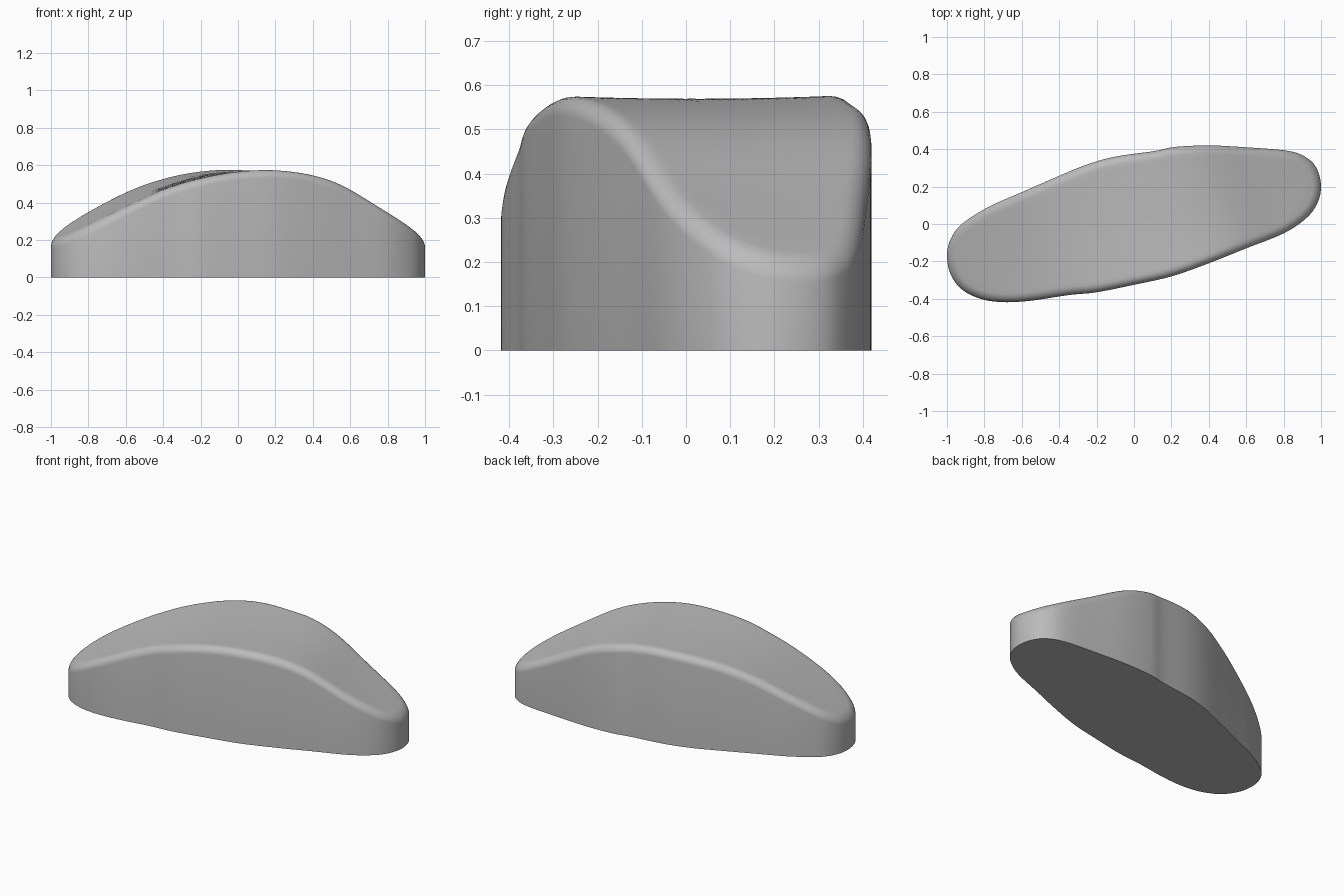
import bpy, bmesh, math
from mathutils import Vector

cube = bpy.data.objects.get("Cube")
if cube:
    bpy.data.objects.remove(cube)

# Plan outline, counter-clockwise from the left end
OUTLINE = [(1, .2), (.98, .29), (.93, .35), (.83, .39), (.6, .41), (.4, .42), (.22, .412),
           (.11, .39), (-.1, .36), (-.26, .315), (-.44, .24), (-.6, .17), (-.78, .09),
           (-.92, 0), (-.98, -.08), (-1, -.17), (-.98, -.27), (-.92, -.35), (-.82, -.4),
           (-.7, -.418), (-.55, -.41), (-.35, -.38), (-.2, -.365), (0, -.325), (.2, -.28),
           (.4, -.21), (.6, -.13), (.8, -.05), (.92, .03), (.98, .11)]
# Height of the arched top at even steps along the long axis
ARCH = [.05, .185, .345, .48, .553, .566, .507, .348, .185, .04]
ARCH_START, ARCH_STEP = -1.35, .3
TILT = math.radians(18)
ROUND = .045
STEPS = 6


def spline(a, b, c, d, t):
    """Catmull-Rom blend between b and c."""
    return b + (c - a) * (t / 2) + (a * 2 - b * 5 + c * 4 - d) * (t * t / 2) \
        + (b * 3 - a - c * 3 + d) * (t ** 3 / 2)


def top_height(p):
    u = p.x * math.cos(TILT) + p.y * math.sin(TILT)
    v = p.y * math.cos(TILT) - p.x * math.sin(TILT)
    s = (u - ARCH_START) / ARCH_STEP
    i = max(1, min(len(ARCH) - 3, int(s)))
    return spline(*ARCH[i - 1:i + 3], s - i) + .06 * v * v


# Smooth closed outline and its inward normals
pts = [Vector(p) for p in OUTLINE]
n = len(pts)
rim = [spline(*[pts[(i + k) % n] for k in (-1, 0, 1, 2)], s / STEPS)
       for i in range(n) for s in range(STEPS)]
m = len(rim)
inward = []
for i in range(m):
    t = (rim[(i + 3) % m] - rim[i - 3]).normalized()
    inward.append(Vector((-t.y, t.x)))

bm = bmesh.new()


def add_ring(points, heights):
    return [bm.verts.new((p.x, p.y, z)) for p, z in zip(points, heights)]


# Straight wall and rounded upper edge
rings = [add_ring(rim, [0] * m)]
for k in range(7):
    a = math.pi / 2 * k / 6
    inset = [p + d * ROUND * (1 - math.cos(a)) for p, d in zip(rim, inward)]
    rings.append(add_ring(inset, [top_height(p) - ROUND * (1 - math.sin(a)) for p in inset]))

# Arched top surface, shrinking towards the middle
for k in range(1, 16):
    ring = [p * (1 - k / 16) for p in inset]
    rings.append(add_ring(ring, [top_height(p) for p in ring]))

for low, high in zip(rings, rings[1:]):
    for i in range(m):
        j = (i + 1) % m
        bm.faces.new((low[i], low[j], high[j], high[i]))
centre = bm.verts.new((0, 0, top_height(Vector((0, 0)))))
for i in range(m):
    bm.faces.new((rings[-1][i], rings[-1][(i + 1) % m], centre))

# Flat underside
bm.faces.new(rings[0][::-1])
bmesh.ops.recalc_face_normals(bm, faces=bm.faces[:])

mesh = bpy.data.meshes.new("arched_body")
bm.to_mesh(mesh)
bm.free()
body = bpy.data.objects.new("arched_body", mesh)
bpy.context.collection.objects.link(body)

# Single grey colour
grey = bpy.data.materials.new("plain_grey")
grey.use_nodes = True
colour = (.5, .5, .5, 1)
grey.diffuse_color = colour
grey.node_tree.nodes["Principled BSDF"].inputs["Base Color"].default_value = colour
mesh.materials.append(grey)

bpy.ops.object.select_all(action="DESELECT")
body.select_set(True)
bpy.context.view_layer.objects.active = body
bpy.ops.object.shade_smooth_by_angle(angle=math.radians(40))
